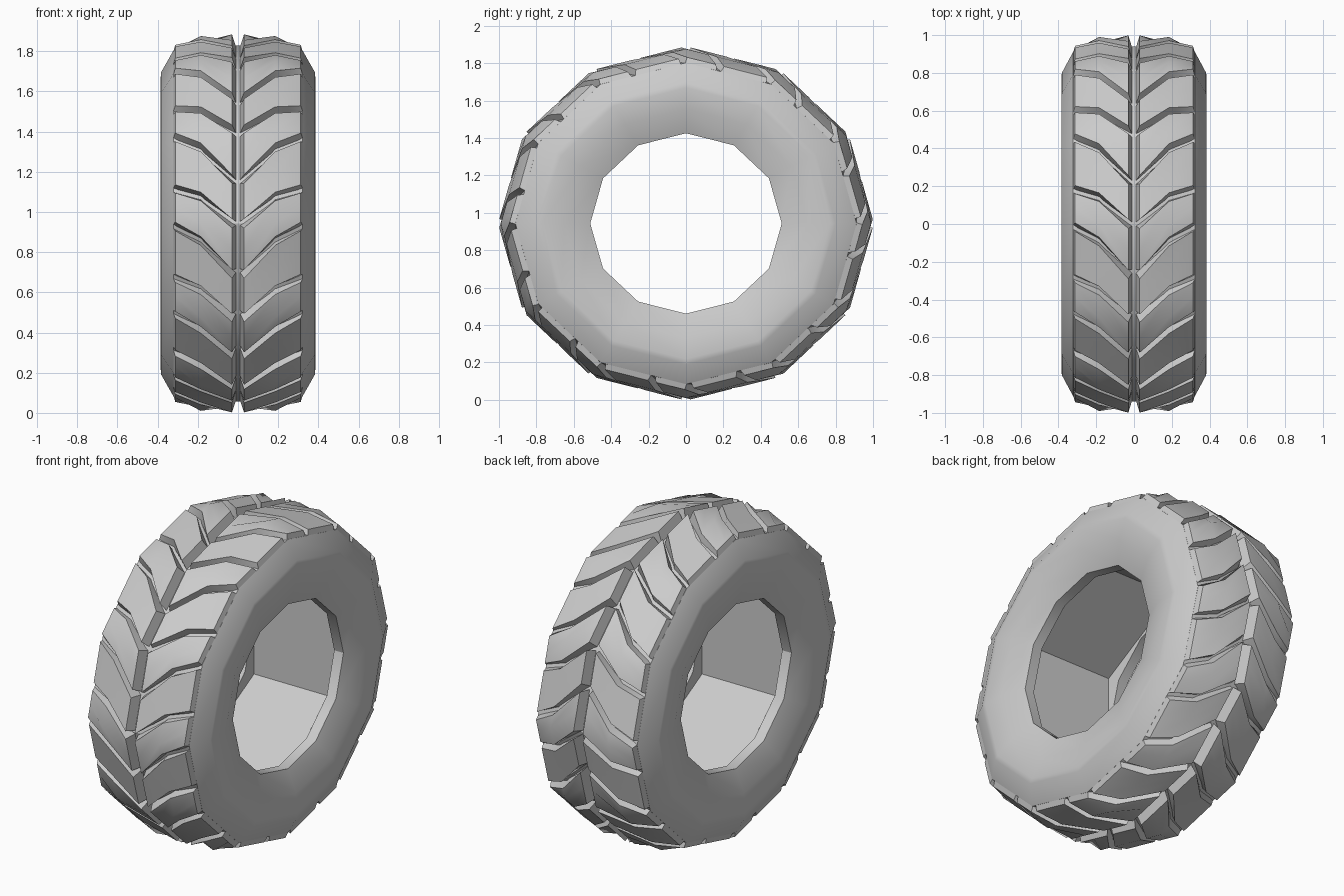
import bpy, bmesh
from math import sin, cos, radians, floor

if "Cube" in bpy.data.objects:
    bpy.data.objects.remove(bpy.data.objects["Cube"])

SIDES = 12
STEP = 360 / SIDES
CZ, SQUASH = 0.943, 0.942     # wheel centre height, slight vertical flattening


def place(x, r, deg):
    """Point on a 12-sided ring; r is the radius at the ring corners."""
    local = deg - floor(deg / STEP) * STEP - STEP / 2
    r *= cos(radians(STEP / 2)) / cos(radians(local))
    a = radians(deg)
    return (x, -r * cos(a), CZ + SQUASH * r * sin(a))


def finish(bm, name):
    bmesh.ops.recalc_face_normals(bm, faces=bm.faces)
    mesh = bpy.data.meshes.new(name)
    bm.to_mesh(mesh)
    bm.free()
    ob = bpy.data.objects.new(name, mesh)
    bpy.context.collection.objects.link(ob)
    bpy.ops.object.select_all(action='DESELECT')
    ob.select_set(True)
    bpy.context.view_layer.objects.active = ob
    bpy.ops.object.shade_smooth_by_angle(angle=radians(31))
    return ob


# Tire carcass: closed half profile (x, radius) mirrored and revolved
half = [(0.03, 0.94), (0.19, 0.94), (0.322, 0.912), (0.382, 0.80), (0.385, 0.77),
        (0.376, 0.65), (0.325, 0.512), (0.265, 0.512), (0.26, 0.60)]
profile = half + [(-x, r) for x, r in reversed(half)]
n = len(profile)
INNER = len(half) - 1          # the bore wall behind the lip is six-sided


def ring_radius(j, r, i):
    return r * cos(radians(30)) if j in (INNER, INNER + 1) and i % 2 == 0 else r


bm = bmesh.new()
rings = [[bm.verts.new(place(x, ring_radius(j, r, i), i * STEP))
          for j, (x, r) in enumerate(profile)] for i in range(SIDES)]
for i in range(SIDES):
    a, b = rings[i], rings[(i + 1) % SIDES]
    for j in range(n):
        k = (j + 1) % n
        bm.faces.new((a[j], a[k], b[k], b[j]))
finish(bm, "tire_carcass")

# Tread lugs: kinked blocks between two alternating groove lines
TOP = [(0.03, 1.005), (0.185, 0.99), (0.312, 0.945)]
BASE = [(0.008, 0.93), (0.185, 0.93), (0.325, 0.90)]
GROOVE_A = [-16, -5.5, -1]     # groove angle at centre, kink and shoulder
GROOVE_B = [0, 8.5, 11.5]


def lug(bm, start, end, side):
    def layer(points, gap):
        rows = []
        for (x, r), s, e in zip(points, start, end):
            s, e = s + gap, e - gap
            corner = floor(e / STEP) * STEP
            mid = corner if s + 0.5 < corner < e - 0.5 else (s + e) / 2
            rows.append([bm.verts.new(place(side * x, r, d)) for d in (s, mid, e)])
        return rows
    top, base = layer(TOP, 1.4), layer(BASE, 0.5)
    for i in range(2):
        for j in range(2):
            for g in (top, base):
                bm.faces.new((g[i][j], g[i + 1][j], g[i + 1][j + 1], g[i][j + 1]))
        for j in (0, 2):
            bm.faces.new((top[i][j], top[i + 1][j], base[i + 1][j], base[i][j]))
            bm.faces.new((top[j][i], top[j][i + 1], base[j][i + 1], base[j][i]))


for side, name in ((-1, "tread_left"), (1, "tread_right")):
    bm = bmesh.new()
    for k in range(SIDES):
        a = [v + k * STEP for v in GROOVE_A]
        b = [v + k * STEP for v in GROOVE_B]
        lug(bm, a, b, side)
        lug(bm, b, [v + STEP for v in a], side)
    finish(bm, name)
